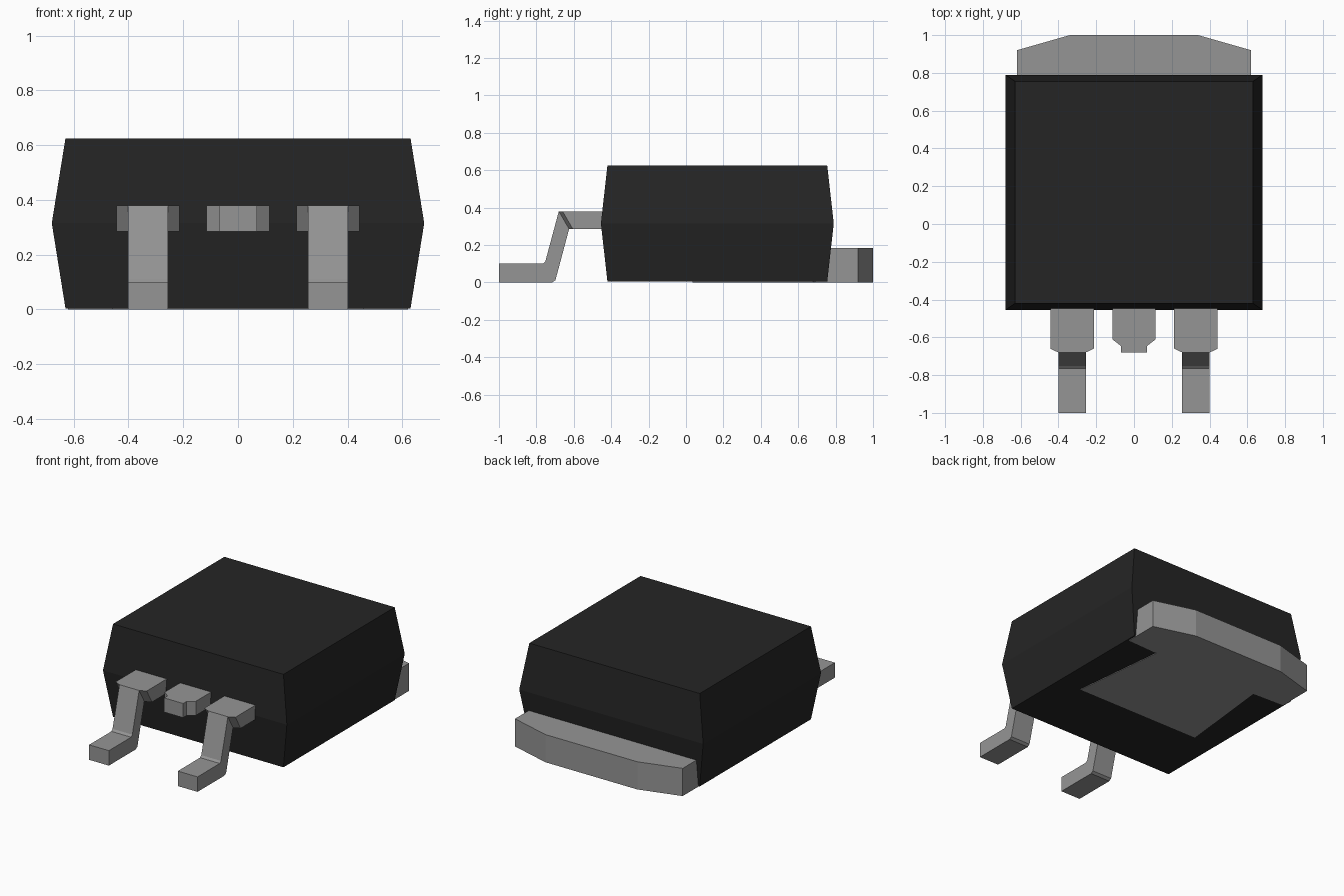
import bpy
import bmesh

cube = bpy.data.objects.get("Cube")
if cube:
    bpy.data.objects.remove(cube, do_unlink=True)


def make_material(name, rgb):
    mat = bpy.data.materials.new(name)
    mat.use_nodes = True
    mat.diffuse_color = (*rgb, 1)
    mat.node_tree.nodes["Principled BSDF"].inputs["Base Color"].default_value = (*rgb, 1)
    return mat


BLACK = make_material("black plastic", (0.018, 0.018, 0.018))
METAL = make_material("grey metal", (0.30, 0.30, 0.30))


def loft(name, rings, mat):
    """Join rings of matching points with side faces and cap both ends."""
    bm = bmesh.new()
    loops = [[bm.verts.new(p) for p in ring] for ring in rings]
    n = len(loops[0])
    for a, b in zip(loops, loops[1:]):
        for i in range(n):
            j = (i + 1) % n
            bm.faces.new((a[i], a[j], b[j], b[i]))
    bm.faces.new(loops[0])
    bm.faces.new(loops[-1])
    bmesh.ops.recalc_face_normals(bm, faces=bm.faces)
    mesh = bpy.data.meshes.new(name)
    bm.to_mesh(mesh)
    bm.free()
    mesh.materials.append(mat)
    obj = bpy.data.objects.new(name, mesh)
    bpy.context.collection.objects.link(obj)
    return obj


def rect(hx, y0, y1, z):
    return [(-hx, y0, z), (hx, y0, z), (hx, y1, z), (-hx, y1, z)]


def lead(name, cx, sections):
    """Sweep a flat strip; each section is top y, top z, bottom y, bottom z, half width."""
    rings = [[(cx - h, yt, zt), (cx + h, yt, zt), (cx + h, yb, zb), (cx - h, yb, zb)]
             for yt, zt, yb, zb, h in sections]
    return loft(name, rings, METAL)


# Moulded body, widest at mid height
loft("body", [rect(0.63, -0.42, 0.755, 0.004),
              rect(0.68, -0.455, 0.79, 0.315),
              rect(0.63, -0.42, 0.755, 0.625)], BLACK)

# Heat tab: wide back plate with a narrower tongue under the body
half = [(0.46, 0.035), (0.39, 0.68), (0.62, 0.69), (0.62, 0.92), (0.34, 1.0)]
outline = half + [(-x, y) for x, y in reversed(half)]
loft("heat_tab", [[(x, y, z) for x, y in outline] for z in (0.0, 0.185)], METAL)

# Two bent leads with wide shoulders
NARROW, WIDE = 0.073, 0.115
bent = [(-1.0, 0.10, -1.0, 0.0, NARROW),
        (-0.765, 0.10, -0.715, 0.0, NARROW),
        (-0.752, 0.112, -0.698, 0.012, NARROW),
        (-0.68, 0.38, -0.625, 0.285, NARROW),
        (-0.66, 0.38, -0.605, 0.285, WIDE),
        (-0.40, 0.38, -0.40, 0.285, WIDE)]
for name, cx in (("right_lead", -0.328), ("left_lead", 0.328)):
    lead(name, cx, bent)

# Short cut-off middle lead
lead("middle_lead_stub", 0,
     [(y, 0.38, y, 0.285, h) for y, h in
      ((-0.68, 0.07), (-0.645, 0.07), (-0.61, WIDE), (-0.40, WIDE))])
